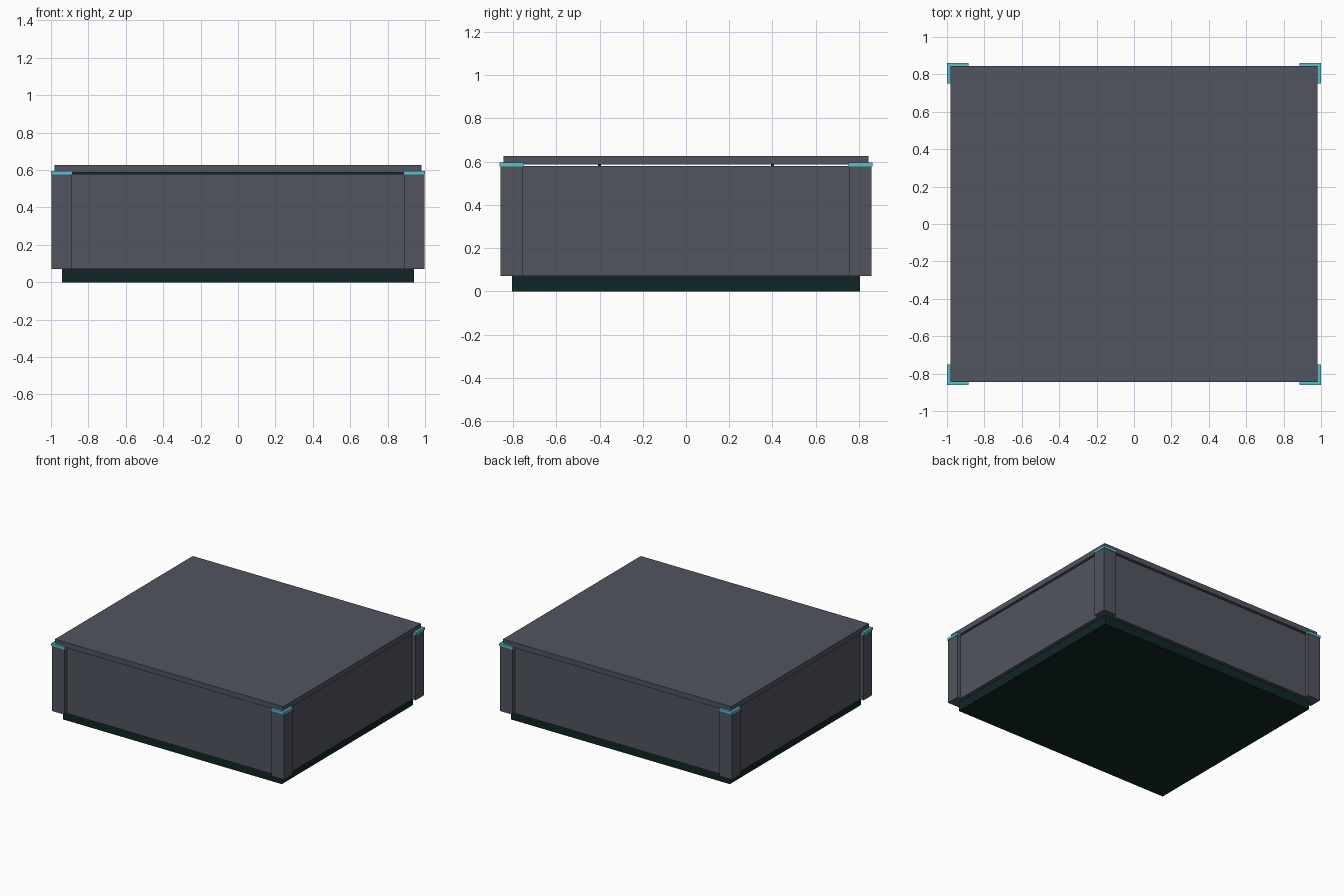
import bpy
import bmesh
from mathutils import Matrix

if "Cube" in bpy.data.objects:
    bpy.data.objects.remove(bpy.data.objects["Cube"])


def material(name, rgb):
    m = bpy.data.materials.new(name)
    m.diffuse_color = (*rgb, 1.0)
    m.use_nodes = True
    m.node_tree.nodes["Principled BSDF"].inputs["Base Color"].default_value = m.diffuse_color
    return m


GREY = material("slate grey", (0.082, 0.090, 0.117))
DARK = material("dark teal", (0.0048, 0.0185, 0.0195))
CYAN = material("bright cyan", (0.09, 0.54, 0.61))


def add_boxes(name, boxes, mat):
    """One object from boxes given as (x0, x1, y0, y1, z0, z1)."""
    bm = bmesh.new()
    for x0, x1, y0, y1, z0, z1 in boxes:
        centre = Matrix.Translation(((x0 + x1) / 2, (y0 + y1) / 2, (z0 + z1) / 2))
        size = Matrix.Diagonal((x1 - x0, y1 - y0, z1 - z0, 1))
        bmesh.ops.create_cube(bm, size=1, matrix=centre @ size)
    mesh = bpy.data.meshes.new(name)
    bm.to_mesh(mesh)
    bm.free()
    mesh.materials.append(mat)
    obj = bpy.data.objects.new(name, mesh)
    bpy.context.collection.objects.link(obj)
    return obj


def slab(name, hx, hy, z0, z1, mat):
    return add_boxes(name, [(-hx, hx, -hy, hy, z0, z1)], mat)


def four_corners(obj):
    mod = obj.modifiers.new("corners", 'MIRROR')
    mod.use_axis = (True, True, False)
    mod.use_clip = False
    mod.use_mirror_merge = False


# Recessed plinth, body with inset side panels, and overhanging lid
slab("plinth", 0.94, 0.805, 0.0, 0.07, DARK)
slab("body", 0.967, 0.83, 0.07, 0.58, GREY)
slab("lid", 0.98, 0.845, 0.586, 0.627, GREY)

# Thin spacer bars holding the lid above the body
add_boxes("lid_spacers",
          [(-0.96, 0.96, y - 0.007, y + 0.007, 0.58, 0.586) for y in (-0.4, 0.4)], DARK)

# Corner posts standing proud of the panels
posts = add_boxes("corner_post", [(0.887, 0.997, 0.755, 0.858, 0.07, 0.578)], GREY)
four_corners(posts)

# Cyan L-shaped caps on the posts
caps = add_boxes("corner_cap", [(0.885, 1.0, 0.835, 0.862, 0.577, 0.596),
                                (0.965, 1.0, 0.752, 0.835, 0.577, 0.596)], CYAN)
four_corners(caps)
